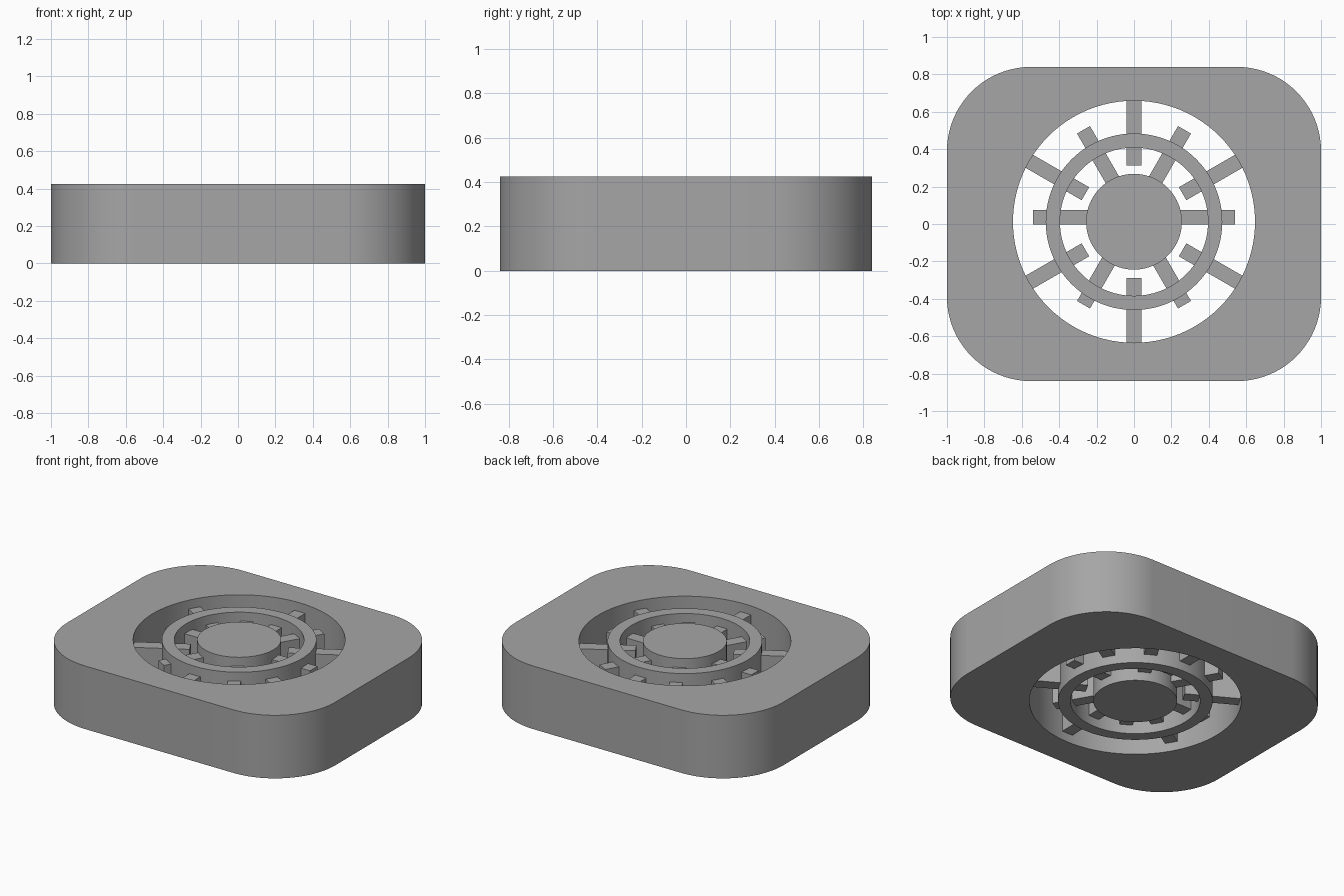
import bpy, bmesh, math
from mathutils import Matrix, Vector

if "Cube" in bpy.data.objects:
    bpy.data.objects.remove(bpy.data.objects["Cube"], do_unlink=True)

HEIGHT = 0.425
CENTRE = Vector((0, 0.012, 0))          # axis of hole, ring and hub
SPOKE_CENTRE = Vector((0, 0.036, 0))    # hub spokes sit slightly off axis
SPOKE_LOW, SPOKE_HIGH, SPOKE_WIDTH = 0.06, 0.365, 0.08

grey = bpy.data.materials.new("plain grey")
grey.use_nodes = True
colour = (0.38, 0.38, 0.38, 1)
grey.diffuse_color = colour
grey.node_tree.nodes["Principled BSDF"].inputs["Base Color"].default_value = colour


def circle(radius, steps=96):
    return [CENTRE + Vector((radius * math.cos(a), radius * math.sin(a), 0))
            for a in (math.tau * i / steps for i in range(steps))]


def rounded_rectangle(half_x, half_y, radius, steps=20):
    points = []
    for quarter, (sx, sy) in enumerate([(1, 1), (-1, 1), (-1, -1), (1, -1)]):
        for i in range(steps + 1):
            a = (quarter + i / steps) * math.pi / 2
            points.append(Vector((sx * (half_x - radius) + radius * math.cos(a),
                                  sy * (half_y - radius) + radius * math.sin(a), 0)))
    return points


def finish(name, bm):
    bmesh.ops.recalc_face_normals(bm, faces=bm.faces)
    mesh = bpy.data.meshes.new(name)
    bm.to_mesh(mesh)
    bm.free()
    mesh.materials.append(grey)
    obj = bpy.data.objects.new(name, mesh)
    bpy.context.collection.objects.link(obj)
    bpy.ops.object.select_all(action='DESELECT')
    obj.select_set(True)
    bpy.context.view_layer.objects.active = obj
    bpy.ops.object.shade_smooth_by_angle(angle=math.radians(30))


def extrude_outline(name, *loops):
    """Fill one outline, or an outline with a hole, and raise it to full height."""
    bm = bmesh.new()
    edges = []
    for loop in loops:
        verts = [bm.verts.new(p) for p in loop]
        edges += [bm.edges.new((verts[i - 1], verts[i])) for i in range(len(verts))]
    bmesh.ops.triangle_fill(bm, edges=edges, use_beauty=True)
    raised = bmesh.ops.extrude_face_region(bm, geom=bm.faces[:], use_keep_orig=True)
    top = [g for g in raised["geom"] if isinstance(g, bmesh.types.BMVert)]
    bmesh.ops.translate(bm, verts=top, vec=(0, 0, HEIGHT))
    finish(name, bm)


def spokes(name, centre, inner, outer, first_angle):
    """Six bars running outward between two radii."""
    bm = bmesh.new()
    size = (outer - inner, SPOKE_WIDTH, SPOKE_HIGH - SPOKE_LOW, 1)
    place = Matrix.Translation(((inner + outer) / 2, 0, (SPOKE_LOW + SPOKE_HIGH) / 2))
    for i in range(6):
        turn = Matrix.Rotation(math.radians(first_angle + 60 * i), 4, 'Z')
        bmesh.ops.create_cube(bm, size=1, matrix=Matrix.Translation(centre) @ turn
                              @ place @ Matrix.Diagonal(size))
    finish(name, bm)


# Rounded block with a round hole through it
extrude_outline("housing", rounded_rectangle(1, 0.84, 0.45), circle(0.647))
# Floating ring and solid hub
extrude_outline("ring", circle(0.472), circle(0.396))
extrude_outline("hub", circle(0.256))
# Bars from the housing through the ring, and from the hub through the ring
spokes("housing_spokes", CENTRE, 0.3, 0.655, 30)
spokes("hub_spokes", SPOKE_CENTRE, 0.2, 0.54, 0)
